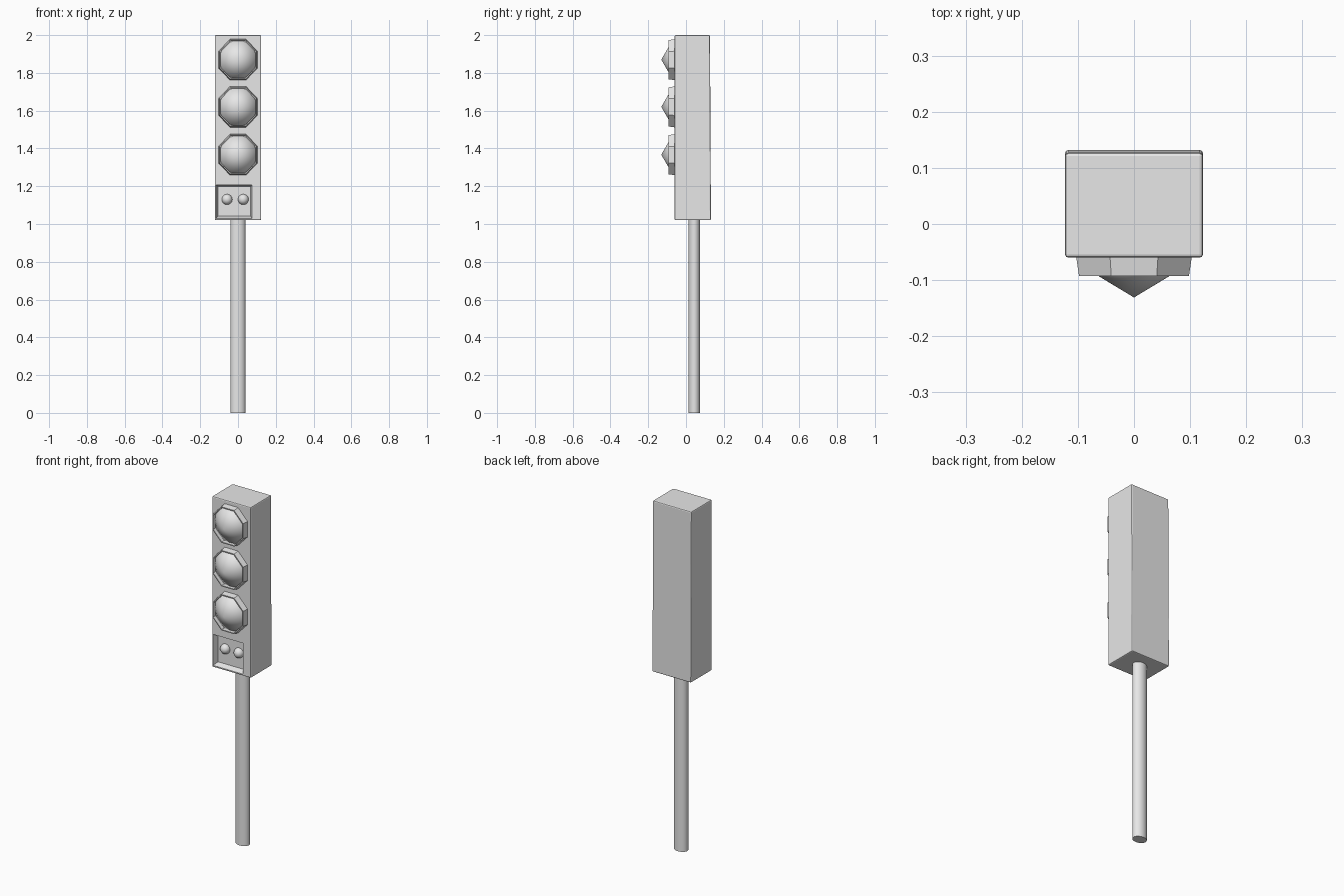
import bpy, bmesh
from math import radians, tau, cos, sin

default = bpy.data.objects.get("Cube")
if default:
    bpy.data.objects.remove(default, do_unlink=True)

grey = bpy.data.materials.new("light_grey")
grey.use_nodes = True
grey.diffuse_color = (0.8, 0.8, 0.8, 1)
grey.node_tree.nodes["Principled BSDF"].inputs["Base Color"].default_value = (0.8, 0.8, 0.8, 1)


def finish(name, bm, smooth=None):
    """Turn a bmesh into a grey object, optionally smooth shaded."""
    bmesh.ops.recalc_face_normals(bm, faces=bm.faces)
    mesh = bpy.data.meshes.new(name)
    bm.to_mesh(mesh)
    bm.free()
    mesh.materials.append(grey)
    obj = bpy.data.objects.new(name, mesh)
    bpy.context.collection.objects.link(obj)
    if smooth:
        bpy.ops.object.select_all(action="DESELECT")
        obj.select_set(True)
        bpy.context.view_layer.objects.active = obj
        bpy.ops.object.shade_smooth_by_angle(angle=radians(smooth))
    return obj


def loft(name, rings, smooth=None):
    """Skin a list of equal rings; a ring of one point closes to a tip."""
    bm = bmesh.new()
    loops = [[bm.verts.new(p) for p in ring] for ring in rings]
    for a, b in zip(loops, loops[1:]):
        n = len(a)
        for i in range(n):
            j = (i + 1) % n
            bm.faces.new([a[i], a[j], b[0]] if len(b) == 1 else [a[i], a[j], b[j], b[i]])
    bm.faces.new(loops[0])
    if len(loops[-1]) > 1:
        bm.faces.new(loops[-1])
    return finish(name, bm, smooth)


def rect(x0, x1, z0, z1, y):
    return [(x0, y, z0), (x1, y, z0), (x1, y, z1), (x0, y, z1)]


def front_ring(x, z, rx, rz, y, n):
    """Ring facing the front, with a flat side on top."""
    return [(x + rx * cos(tau * (i + 0.5) / n), y, z + rz * sin(tau * (i + 0.5) / n))
            for i in range(n)]


# Pole: slightly oval tube
pole_ring = [(0.04 * cos(tau * i / 24), 0.044 + 0.031 * sin(tau * i / 24)) for i in range(24)]
loft("pole", [[(x, y, z) for x, y in pole_ring] for z in (0, 1.03)], smooth=40)

# Housing: softly bevelled box, back leaning very slightly
housing = loft("housing", [rect(-0.123, 0.123, 1.02, 2, -0.06),
                           [(x, 0.132 if z < 1.5 else 0.127, z)
                            for x, _, z in rect(-0.123, 0.123, 1.02, 2, 0)]])
bevel = housing.modifiers.new("soft_edges", "BEVEL")
bevel.width = 0.006
bevel.segments = 2

# Recessed control panel in the lower front
cutter = loft("panel_cutter", [rect(-0.119, 0.078, 1.026, 1.211, -0.07),
                               rect(-0.106, 0.066, 1.042, 1.198, -0.03)])
cutter.hide_render = True
cutter.hide_viewport = True
cut = housing.modifiers.new("panel_recess", "BOOLEAN")
cut.operation = "DIFFERENCE"
cut.object = cutter
cut.solver = "EXACT"

# Two round buttons inside the panel
for side, x in (("right", -0.058), ("left", 0.028)):
    bm = bmesh.new()
    bmesh.ops.create_uvsphere(bm, u_segments=20, v_segments=12, radius=0.028)
    for v in bm.verts:
        v.co = (v.co.x + x, v.co.y - 0.031, v.co.z + 1.13)
    finish(side + "_button", bm, smooth=60)

# Three lamps: faceted bezel with a pointed lens
for label, z in (("top", 1.87), ("middle", 1.62), ("bottom", 1.367)):
    loft(label + "_bezel", [front_ring(0, z, rx, rz, y, 8) for rx, rz, y in (
        (0.112, 0.118, -0.055), (0.106, 0.112, -0.093),
        (0.1, 0.106, -0.093), (0.1, 0.106, -0.07))])
    loft(label + "_lens", [front_ring(0, z, 0.098, 0.102, -0.066, 40),
                           front_ring(0, z, 0.098, 0.102, -0.072, 40),
                           [(0, -0.131, z)]], smooth=60)
